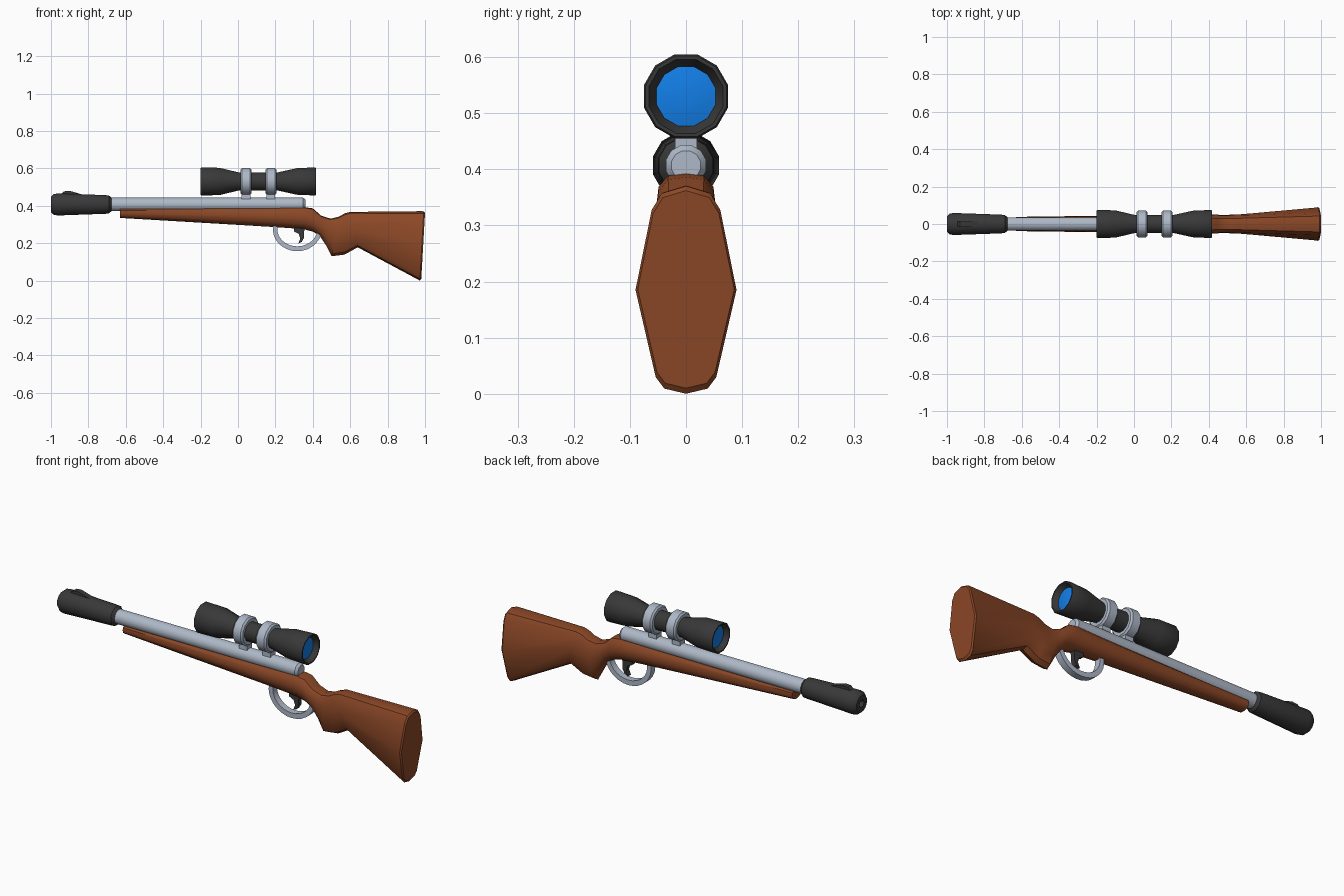
import bpy, bmesh, math

if "Cube" in bpy.data.objects:
    bpy.data.objects.remove(bpy.data.objects["Cube"])


def material(name, rgb):
    m = bpy.data.materials.new(name)
    m.diffuse_color = (*rgb, 1)
    m.use_nodes = True
    m.node_tree.nodes["Principled BSDF"].inputs["Base Color"].default_value = m.diffuse_color
    return m


WOOD = material("brown wood", (0.26, 0.064, 0.02))
STEEL = material("light steel", (0.42, 0.48, 0.57))
BLACK = material("black metal", (0.04, 0.04, 0.04))
GLASS = material("blue glass", (0.006, 0.21, 0.8))


def finish(name, bm, mat, angle=35):
    bmesh.ops.recalc_face_normals(bm, faces=bm.faces)
    me = bpy.data.meshes.new(name)
    bm.to_mesh(me)
    bm.free()
    me.materials.append(mat)
    ob = bpy.data.objects.new(name, me)
    bpy.context.collection.objects.link(ob)
    bpy.ops.object.select_all(action='DESELECT')
    ob.select_set(True)
    bpy.context.view_layer.objects.active = ob
    bpy.ops.object.shade_smooth_by_angle(angle=math.radians(angle))
    return ob


def loft(name, rings, mat, closed=False):
    """Skin a list of point rings, capping the ends unless closed."""
    bm = bmesh.new()
    loops = [[bm.verts.new(p) for p in ring] for ring in rings]
    n = len(loops[0])
    for a, b in zip(loops, loops[1:] + loops[:1] if closed else loops[1:]):
        for i in range(n):
            j = (i + 1) % n
            bm.faces.new((a[i], a[j], b[j], b[i]))
    if not closed:
        bm.faces.new(loops[0])
        bm.faces.new(loops[-1])
    return finish(name, bm, mat)


def lathe(name, profile, z, mat, closed=False, sides=12):
    """Turn (x, apothem) points about a lengthwise axis at height z."""
    k = 1 / math.cos(math.pi / sides)
    ang = [(i + 0.5) * math.tau / sides for i in range(sides)]
    return loft(name, [[(x, r * k * math.cos(a), z + r * k * math.sin(a)) for a in ang]
                       for x, r in profile], mat, closed)


def plate(name, pts, half, mat):
    """Extrude an x-z outline to both sides of the centre plane."""
    return loft(name, [[(x, y, z) for x, z in pts] for y in (-half, half)], mat)


# Stock: cross-section blends from rounded fore-end to faceted butt
ROUND = [(0, 1), (.6, .93), (.92, .6), (1, 0), (.87, -.5), (.5, -.87), (0, -1)]
BUTT = [(0, 1), (.48, .93), (.68, .77), (1, 0), (.6, -.84), (.43, -.95), (0, -1)]
# top x, top z, bottom x, bottom z, half width, blend
STATIONS = [
    (-.63, .386, -.63, .335, .038, 0),
    (.2, .39, .2, .286, .049, 0),
    (.355, .393, .35, .275, .053, 0),
    (.40, .386, .40, .262, .053, 0),
    (.445, .347, .435, .242, .05, 0),
    (.495, .331, .47, .19, .048, 0),
    (.54, .342, .50, .13, .05, 0),
    (.572, .36, .57, .139, .052, .1),
    (.60, .367, .64, .178, .056, .3),
    (.985, .371, .965, .004, .088, 1),
    (.993, .37, .972, 0, .09, 1),
    (1.0, .362, .98, .01, .086, 1),
]
rings = []
for xt, zt, xb, zb, w, k in STATIONS:
    half = []
    for (a, b), (c, d) in zip(ROUND, BUTT):
        u = (b + (d - b) * k + 1) / 2
        half.append((xb + (xt - xb) * u, w * (a + (c - a) * k), zb + (zt - zb) * u))
    rings.append(half + [(x, -y, z) for x, y, z in half[-2:0:-1]])
loft("stock", rings, WOOD)

# Barrel and muzzle with bore
AXIS = 0.407
lathe("barrel", [(-.69, .036), (.348, .036), (.36, .026)], AXIS, STEEL)
lathe("muzzle", [(-.95, .018), (-1, .018), (-1, .042), (-.985, .055), (-.965, .059),
                 (-.71, .05), (-.69, .048), (-.677, .036)], AXIS, BLACK)
plate("front_sight", [(-.955, .455), (-.93, .477), (-.90, .48), (-.815, .455)], .014, BLACK)

# Scope: one tube, hollowed at each end, with a lens in each recess
SCOPE = 0.53
lathe("scope_tube", [(-.175, .053), (-.2, .066), (-.2, .072), (-.195, .075), (-.10, .073),
                     (.005, .048), (.21, .048), (.315, .071), (.411, .075), (.416, .072),
                     (.416, .066), (.391, .053)], SCOPE, BLACK)
for name, x, s in (("front_lens", -.175, -1), ("rear_lens", .391, 1)):
    lathe(name, [(x, .0525), (x + s * .004, .035), (x + s * .006, .012)], SCOPE, GLASS)

# Scope mounts: bevelled ring and post
for name, x in (("front", .043), ("rear", .176)):
    lathe(name + "_scope_ring", [(x - .029, .046), (x - .029, .063), (x - .021, .071),
                                 (x + .021, .071), (x + .029, .063), (x + .029, .046)],
          SCOPE, STEEL, closed=True)
    plate(name + "_mount_post", [(x - .023, .42), (x + .023, .42),
                                 (x + .023, .475), (x - .023, .475)], .02, STEEL)

# Trigger guard: flat band along an elliptical arc
arc = []
for i in range(17):
    a = math.radians(170 + 200 * i / 16)
    c, s = math.cos(a), math.sin(a)
    arc.append([(.317 + rx * c, y, .275 + rz * s)
                for rx, rz, y in ((.131, .118, -.017), (.131, .118, .017),
                                  (.107, .092, .017), (.107, .092, -.017))])
loft("trigger_guard", arc, STEEL)
plate("trigger", [(.30, .29), (.355, .29), (.353, .228), (.34, .206), (.322, .198),
                  (.333, .225), (.325, .25), (.30, .262)], .012, BLACK)
